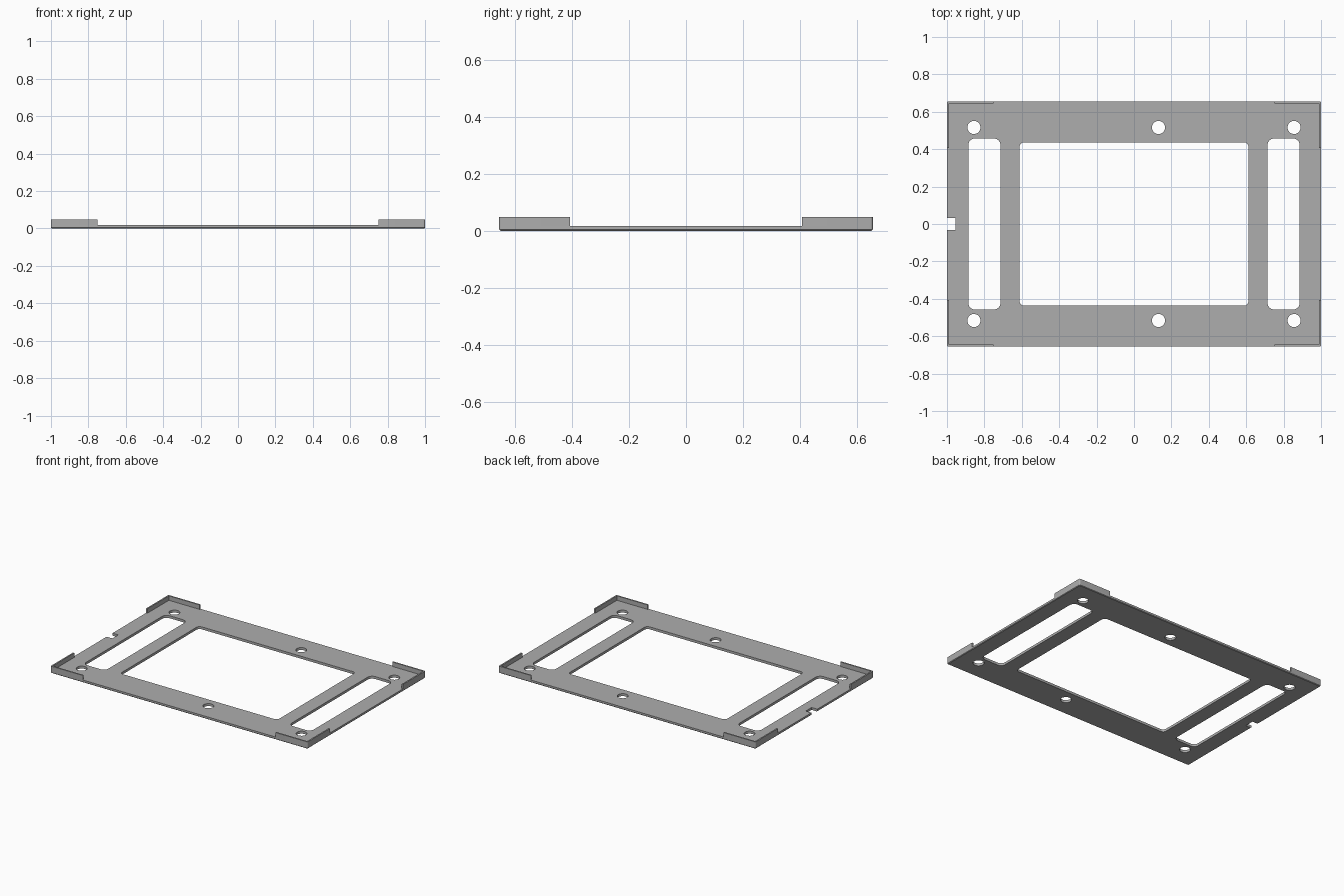
import bpy, bmesh
from math import cos, sin, pi

HX, HY = 1.0, 0.655          # half sizes of the plate
PLATE_TOP, LIP_TOP = 0.0175, 0.049
EDGE = 0.004                 # softened lower rim
CORNER = 0.008

old = bpy.data.objects.get("Cube")
if old:
    bpy.data.objects.remove(old, do_unlink=True)

grey = bpy.data.materials.new("plain grey")
grey.use_nodes = True
colour = (0.42, 0.42, 0.42, 1)
grey.diffuse_color = colour
grey.node_tree.nodes["Principled BSDF"].inputs["Base Color"].default_value = colour


def arc(cx, cy, r, start, sweep, n):
    return [(cx + r * cos(start + sweep * i / n), cy + r * sin(start + sweep * i / n))
            for i in range(n + 1)]


def rounded_rect(cx, cy, hx, hy, r, n=6):
    pts = []
    for k, (sx, sy) in enumerate(((1, 1), (-1, 1), (-1, -1), (1, -1))):
        pts += arc(cx + sx * (hx - r), cy + sy * (hy - r), r, k * pi / 2, pi / 2, n)
    return pts


def circle(cx, cy, r, n=32):
    return arc(cx, cy, r, 0, 2 * pi, n)[:-1]


def slab(name, loops, levels, soft_rim=False):
    """Fill the outline minus its holes, then raise it through the levels."""
    bm = bmesh.new()
    edges = []
    for loop in loops:
        vs = [bm.verts.new((x, y, levels[0])) for x, y in loop]
        edges += [bm.edges.new((a, b)) for a, b in zip(vs, vs[1:] + vs[:1])]
    bmesh.ops.triangle_fill(bm, use_beauty=True, edges=edges, normal=(0, 0, 1))
    base = list(bm.verts)
    faces = list(bm.faces)
    for i, (low, high) in enumerate(zip(levels, levels[1:])):
        made = bmesh.ops.extrude_face_region(bm, geom=faces, use_keep_orig=(i == 0))["geom"]
        for v in made:
            if isinstance(v, bmesh.types.BMVert):
                v.co.z = high
        faces = [f for f in made if isinstance(f, bmesh.types.BMFace)
                 and all(abs(v.co.z - high) < 1e-6 for v in f.verts)]
    if soft_rim:
        for v in base:
            v.co.x = max(EDGE - HX, min(HX - EDGE, v.co.x))
            v.co.y = max(EDGE - HY, min(HY - EDGE, v.co.y))
    bmesh.ops.recalc_face_normals(bm, faces=bm.faces)
    mesh = bpy.data.meshes.new(name)
    bm.to_mesh(mesh)
    bm.free()
    mesh.materials.append(grey)
    ob = bpy.data.objects.new(name, mesh)
    bpy.context.collection.objects.link(ob)
    bpy.ops.object.select_all(action="DESELECT")
    ob.select_set(True)
    bpy.context.view_layer.objects.active = ob
    bpy.ops.object.shade_smooth_by_angle(angle=0.52)
    return ob


# Plate outline with the cable notch in the right-hand edge
outline = rounded_rect(0, 0, HX, HY, CORNER)
half = len(outline) // 2
notch = [(-HX, 0.033), (-0.955, 0.033), (-0.955, -0.033), (-HX, -0.033)]
outline = outline[:half] + notch + outline[half:]

# Central window, two side slots and six screw holes
holes = [rounded_rect(0, 0, 0.612, 0.437, 0.025)]
holes += [rounded_rect(s * 0.8, 0, 0.086, 0.457, 0.035) for s in (-1, 1)]
holes += [circle(x, s * 0.516, 0.035) for x in (-0.856, 0.131, 0.856) for s in (-1, 1)]
slab("base_plate", [outline] + holes, (0, EDGE, PLATE_TOP), soft_rim=True)

# Upright L-shaped lips on the four corners
LX, LY, T = 0.75, 0.407, 0.01
lip = [(LX, HY)] + arc(HX - CORNER, HY - CORNER, CORNER, pi / 2, -pi / 2, 6)
lip += [(HX, LY), (HX - T, LY), (HX - T, HY - T), (LX, HY - T)]
for sx, side in ((1, "left"), (-1, "right")):
    for sy, end in ((-1, "front"), (1, "back")):
        slab(f"{end}_{side}_corner_lip", [[(sx * x, sy * y) for x, y in lip]],
             (PLATE_TOP, LIP_TOP))
